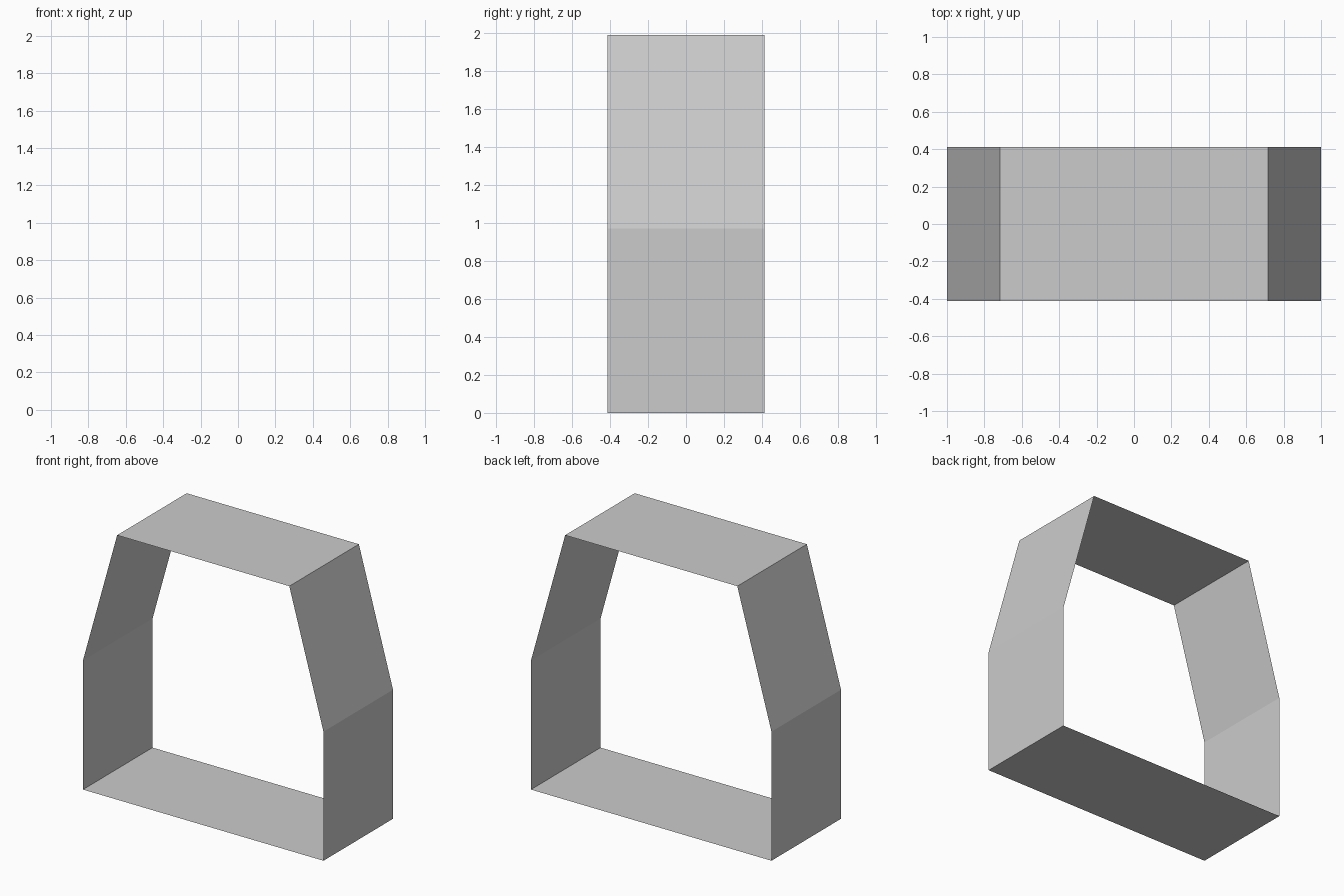
import bpy, bmesh

if "Cube" in bpy.data.objects:
    bpy.data.objects.remove(bpy.data.objects["Cube"])

HALF_DEPTH = 0.413

# right half of the outline (x, z), mirrored to close the loop
half = [(1.0, 0.0), (1.0, 0.97), (0.716, 1.988)]
outline = half + [(-x, z) for x, z in reversed(half)]

# open band: sweep the outline from front to back, no front or back cover
bm = bmesh.new()
front = [bm.verts.new((x, -HALF_DEPTH, z)) for x, z in outline]
back = [bm.verts.new((x, HALF_DEPTH, z)) for x, z in outline]
n = len(outline)
for i in range(n):
    j = (i + 1) % n
    bm.faces.new((front[j], front[i], back[i], back[j]))
for f in bm.faces:
    # point every wall outward from the middle of the opening
    c = f.calc_center_median()
    f.normal_update()
    if f.normal.x * c.x + f.normal.z * (c.z - 1.0) < 0:
        f.normal_flip()

mesh = bpy.data.meshes.new("open_frame_band")
bm.to_mesh(mesh)
bm.free()
bpy.context.collection.objects.link(bpy.data.objects.new("open_frame_band", mesh))
